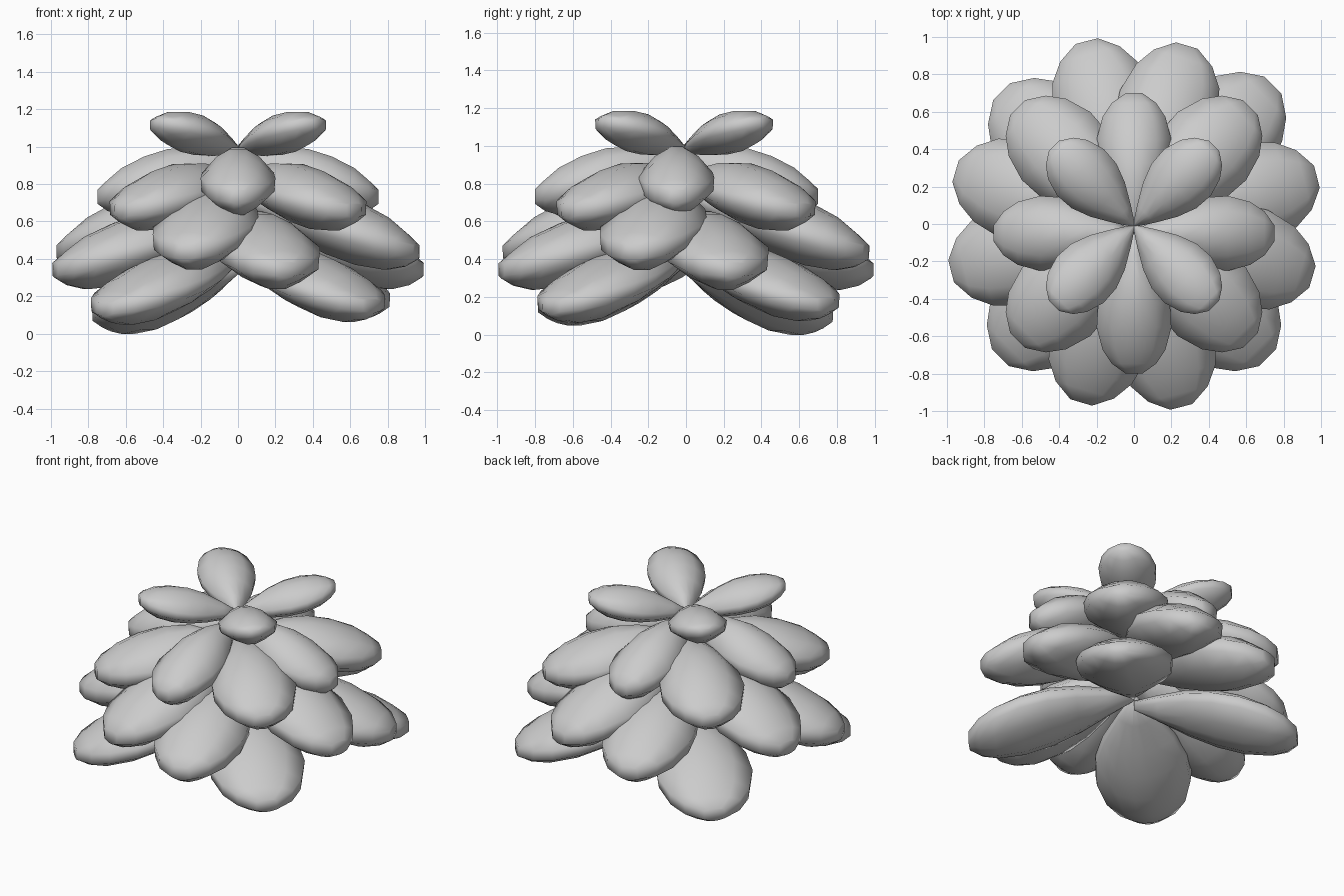
import bpy, bmesh
from math import radians, cos, sin

cube = bpy.data.objects.get("Cube")
if cube:
    bpy.data.objects.remove(cube)

# One plain grey for the whole plant
grey = bpy.data.materials.new("soft_grey")
grey.use_nodes = True
colour = (0.6, 0.6, 0.6, 1)
grey.diffuse_color = colour
grey.node_tree.nodes["Principled BSDF"].inputs["Base Color"].default_value = colour

# Leaf stations: position along length, width, ridge rise, keel drop, rim half height
STATIONS = [(0, .04, .03, .04, .01), (.15, .38, .09, .08, .02), (.33, .74, .15, .125, .03),
            (.5, .96, .175, .155, .035), (.67, 1, .165, .165, .038), (.83, .84, .13, .145, .04),
            (.93, .59, .08, .10, .038), (1, .22, .04, .045, .032)]
# Cross-section: lateral position, share of rise, for the top and the underside
TOP = [(-1, 0), (-.6, .66), (-.22, .98), (.22, .98), (.6, .66), (1, 0)]
UNDER = [(.97, 0), (.55, .62), (.18, .98), (-.18, .98), (-.55, .62), (-.97, 0)]


def make_leaf(name, angle, length, width, base_z, tip_z, thick=1, shift=0):
    bm = bmesh.new()
    a = radians(angle)
    rings = []
    for s, w, rise, keel, rim in STATIONS:
        line = base_z + (tip_z - base_z) * s
        points = [(v * w * width, line + thick * (rim + h * (rise - rim))) for v, h in TOP]
        points += [(v * w * width, line - thick * (rim + h * (keel - rim))) for v, h in UNDER]
        r = s * length
        rings.append([bm.verts.new((r * cos(a) - v * sin(a), r * sin(a) + v * cos(a) + shift, z))
                      for v, z in points])
    for one, two in zip(rings, rings[1:]):
        for i in range(len(one)):
            j = (i + 1) % len(one)
            bm.faces.new((one[i], one[j], two[j], two[i]))
    bm.faces.new(rings[0])
    bm.faces.new(rings[-1])
    bmesh.ops.recalc_face_normals(bm, faces=bm.faces)
    mesh = bpy.data.meshes.new(name)
    bm.to_mesh(mesh)
    bm.free()
    mesh.materials.append(grey)
    leaf = bpy.data.objects.new(name, mesh)
    bpy.context.collection.objects.link(leaf)
    bpy.ops.object.select_all(action="DESELECT")
    leaf.select_set(True)
    bpy.context.view_layer.objects.active = leaf
    bpy.ops.object.shade_smooth_by_angle(angle=radians(75))


# Tiers of four leaves: name, first angle, length, half width, base z, tip z, thickness, y shift
TIERS = [("crown_leaf", 45, .605, .176, .985, 1.125, .65, -.01),
         ("upper_leaf", 0, .75, .2, .92, .735, .93, -.05),
         ("middle_leaf", 45, .88, .258, .825, .66, .95, 0),
         ("outer_leaf", -16.5, .995, .275, .73, .44, 1.03, 0),
         ("lower_leaf", 14.5, 1.01, .278, .58, .345, 1.03, 0)]
for name, first, *shape in TIERS:
    for k in range(4):
        make_leaf(f"{name}_{k + 1}", first + 90 * k, *shape)

# Base leaves hang at slightly different heights
for k, (length, drop) in enumerate([(1.05, -.02), (1.0, .055), (1.01, .005), (1.01, -.01)]):
    make_leaf(f"base_leaf_{k + 1}", 45 + 90 * k, length, .295, .41 - drop, .14 - drop, .93)
